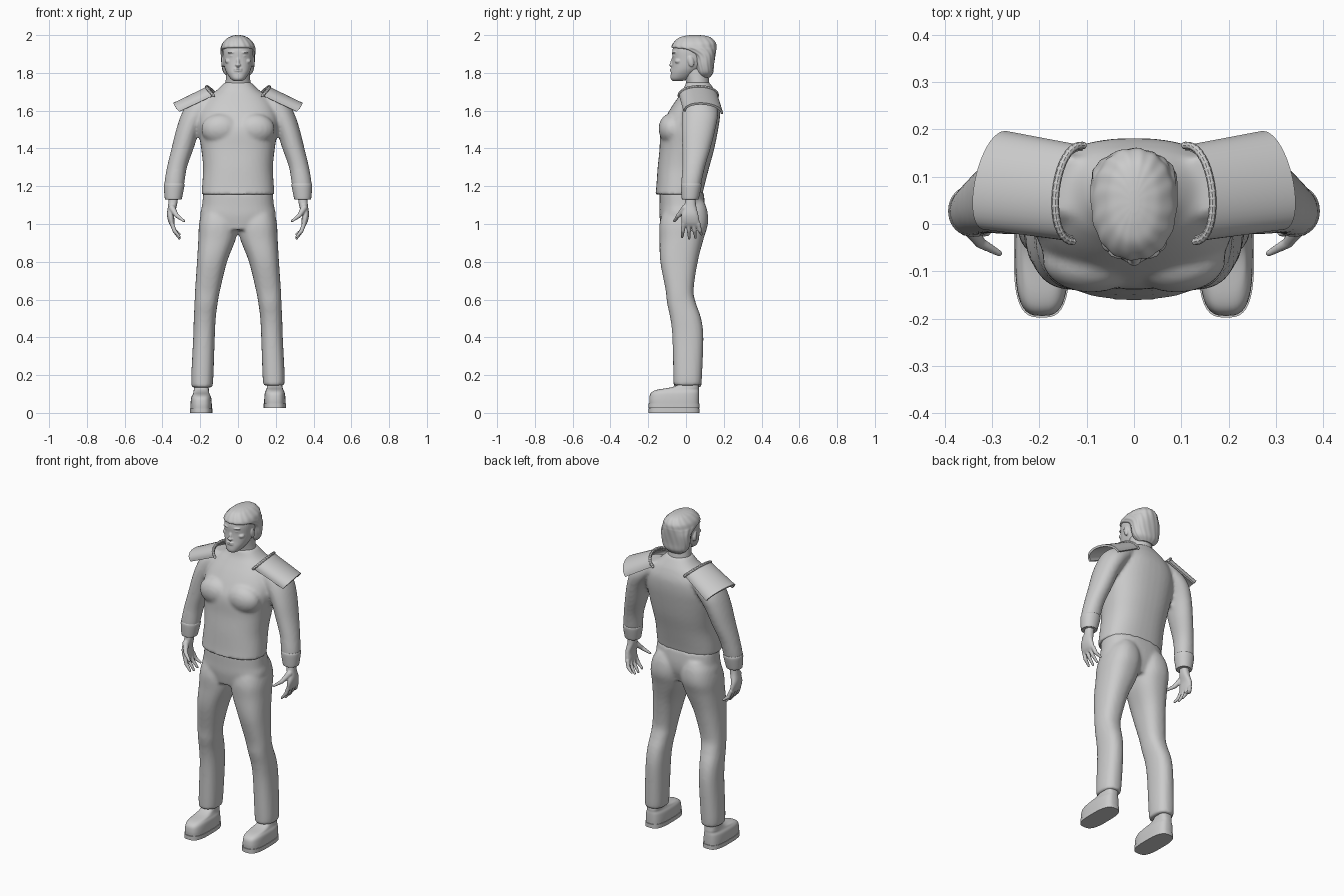
import bpy, bmesh, math
from mathutils import Matrix, Vector

cube = bpy.data.objects.get("Cube")
if cube:
    bpy.data.objects.remove(cube, do_unlink=True)

grey = bpy.data.materials.new("light_grey")
grey.use_nodes = True
tone = (0.6, 0.6, 0.6, 1)
grey.diffuse_color = tone
grey.node_tree.nodes["Principled BSDF"].inputs["Base Color"].default_value = tone


def catmull(a, b, c, d, t):
    return 0.5 * (2 * b + (c - a) * t + (2 * a - 5 * b + 4 * c - d) * t * t
                  + (3 * b - a - 3 * c + d) * t ** 3)


def loft(bm, rows, side=1, power=2.4, steps=5, count=40, ridge=0, lift=0):
    """Stack rounded sections; each row is z, x min, x max, y min, y max in hundredths."""
    fine = []
    last = len(rows) - 1
    for i in range(last):
        near = [rows[max(0, min(last, i + k))] for k in (-1, 0, 1, 2)]
        for s in range(steps):
            fine.append([catmull(*p, s / steps) for p in zip(*near)])
    fine.append(rows[-1])
    rings = []
    for z, x0, x1, y0, y1 in fine:
        ring = []
        for k in range(count):
            a = math.tau * k / count
            c, s = math.cos(a), math.sin(a)
            wave = 1 + ridge * math.sin(a * 16 + z * 0.5)
            x = (x0 + x1) / 2 + (x1 - x0) / 2 * wave * math.copysign(abs(c) ** (2 / power), c)
            y = (y0 + y1) / 2 + (y1 - y0) / 2 * wave * math.copysign(abs(s) ** (2 / power), s)
            ring.append(bm.verts.new((side * x / 100, y / 100, z / 100 + lift)))
        rings.append(ring)
    for low, high in zip(rings, rings[1:]):
        for k in range(count):
            n = (k + 1) % count
            bm.faces.new((low[k], low[n], high[n], high[k]))
    bm.faces.new(rings[0])
    bm.faces.new(rings[-1])


def blob(bm, place, size, tilt=0):
    matrix = (Matrix.Translation(place) @ Matrix.Rotation(tilt, 4, 'X')
              @ Matrix.Diagonal((*size, 1)))
    bmesh.ops.create_uvsphere(bm, u_segments=20, v_segments=12, radius=1, matrix=matrix)


def finish(name, bm, voxel=0, smooth=4):
    bmesh.ops.recalc_face_normals(bm, faces=bm.faces)
    mesh = bpy.data.meshes.new(name)
    bm.to_mesh(mesh)
    bm.free()
    obj = bpy.data.objects.new(name, mesh)
    bpy.context.collection.objects.link(obj)
    mesh.materials.append(grey)
    if voxel:
        remesh = obj.modifiers.new("blend", 'REMESH')
        remesh.mode = 'VOXEL'
        remesh.voxel_size = voxel
        remesh.use_smooth_shade = True
        relax = obj.modifiers.new("relax", 'SMOOTH')
        relax.iterations = smooth
    bpy.ops.object.select_all(action='DESELECT')
    obj.select_set(True)
    bpy.context.view_layer.objects.active = obj
    if voxel:
        bpy.ops.object.shade_smooth()
    else:
        bpy.ops.object.shade_smooth_by_angle(angle=math.radians(40))
    return obj


def tube(bm, points, radii, count=12):
    """Round tapered limb along a path, with ball joints."""
    for p, q, r, t in zip(points, points[1:], radii, radii[1:]):
        p, q = Vector(p), Vector(q)
        turn = (q - p).to_track_quat('Z', 'Y').to_matrix().to_4x4()
        bmesh.ops.create_cone(bm, cap_ends=True, segments=count, radius1=r, radius2=t,
                              depth=(q - p).length,
                              matrix=Matrix.Translation((p + q) / 2) @ turn)
    for p, r in zip(points, radii):
        blob(bm, p, (r, r, r))


# Shirt: torso, chest muscles and both sleeves blended together
bm = bmesh.new()
loft(bm, [(z, -w, w, f, b) for z, w, f, b in (
    (115.5, 19.2, -16.2, 8.7), (120, 19, -15.7, 9.7), (130, 18.5, -15, 12.3),
    (140, 19.5, -14, 15), (150, 21, -13.5, 17), (157, 21, -10.5, 18),
    (163, 19, -7, 18), (168, 15, -3.5, 16.5), (171, 11, -1.5, 15), (175, 7, 0, 12.5))])
for side in (1, -1):
    blob(bm, (side * 0.09, -0.075, 1.5), (0.105, 0.07, 0.085), 0.15)
    loft(bm, [(114, 30, 38.3, -2, 6.5), (121, 28.5, 39, -2.5, 8), (130, 27, 37.6, -2, 10),
              (140, 23.5, 35.2, -2, 13), (150, 20, 32.7, -2.2, 15.5), (158, 15, 30, -2, 17),
              (164, 9, 26.5, -1, 16), (169, 7, 19, 2, 14)], side, 2.1)
finish("shirt", bm, 0.01)

# Trousers: pelvis and legs blended together
bm = bmesh.new()
loft(bm, [(97, -15, 15, -13, 7), (104, -19.8, 19.8, -14, 9.5),
          (110, -19, 19, -14, 10), (117, -18.4, 18.4, -14, 9.3)])
for side in (1, -1):
    loft(bm, [(13.5 + (side > 0), 13.5, 24.5, -6.5, 8), (20, 13, 24.7, -6.7, 8.5),
              (40, 12.3, 23.7, -7.2, 9.2), (50, 11.8, 23.4, -8.3, 8), (58, 10.8, 23, -10, 5.3),
              (65, 9.5, 22.7, -10.8, 4), (80, 5.8, 21.7, -13.6, 6.2),
              (92, 1.2, 21, -14, 9.3), (100, 0, 20.6, -14, 11.6),
              (107, 0.5, 19, -12, 11.3), (112, 3, 16, -9, 9.5)], side)
finish("trousers", bm, 0.01)

# Neck
bm = bmesh.new()
loft(bm, [(170, -7.3, 7.3, 0, 13), (175, -6.6, 6.6, 0, 12.3), (182, -6, 6, -2, 11.5)], power=2)
finish("neck", bm)

# Head with facial features
bm = bmesh.new()
loft(bm, [(z, -w, w, f, b) for z, w, f, b in (
    (175.7, 2.2, -7, -2), (177, 4, -8.1, 2), (180, 6, -8, 6), (183, 7.2, -7.5, 9),
    (187, 7.8, -7.2, 11), (192, 8, -7.2, 12), (196, 7, -5.5, 11), (199, 3, -1, 8))], power=2.2)
blob(bm, (0, -0.072, 1.857), (0.009, 0.011, 0.028), -0.25)
blob(bm, (0, -0.078, 1.842), (0.015, 0.011, 0.008))
for height in (1.82, 1.811):
    blob(bm, (0, -0.076, height), (0.022, 0.009, 0.005))
for side in (1, -1):
    blob(bm, (side * 0.031, -0.06, 1.908), (0.025, 0.014, 0.006))
    blob(bm, (side * 0.03, -0.057, 1.89), (0.014, 0.012, 0.007))
    blob(bm, (side * 0.05, -0.04, 1.862), (0.02, 0.02, 0.014))
    blob(bm, (side * 0.08, 0.026, 1.86), (0.009, 0.016, 0.03), 0.2)
finish("head", bm, 0.004, 2)

# Combed hair, with a fringe in front and a longer nape
bm = bmesh.new()
loft(bm, [(z, -w, w, f, b) for z, w, f, b in (
    (177.5, 4.5, 7.5, 12.5), (180, 7.5, 5.5, 14.3), (184, 8.7, 4.5, 14.8),
    (189, 9, 3, 15.5), (192, 9.1, -3, 15.9), (193.5, 9, -7.4, 16),
    (196, 8, -6.6, 15.7), (198.5, 5.5, -4, 13.5), (199.6, 3, -0.5, 10.5),
    (200, 1, 2.5, 7))], power=2.2, count=128, ridge=0.012)
finish("hair", bm)

for side, word in ((1, "left"), (-1, "right")):
    # Cuff
    bm = bmesh.new()
    loft(bm, [(113, 30, 38.4, -2, 6.4), (114, 29.6, 38.8, -2.3, 6.9),
              (120, 28.4, 39.3, -2.7, 8.2), (121.5, 28.6, 39, -2.4, 8)], side, 2.1)
    finish(word + "_cuff", bm)

    # Hand with spread fingers
    bm = bmesh.new()
    loft(bm, [(116, 31.5, 36.5, 0, 5), (110, 32.3, 37, -0.8, 5.3), (105, 33.7, 37.6, -2.3, 6.5),
              (101, 33.6, 36.8, -2.5, 7.2), (98.5, 33.6, 35.4, -2, 7.2)], side)
    for i, (tip_y, tip_z) in enumerate(((-0.02, 0.932), (0.017, 0.923),
                                        (0.051, 0.927), (0.082, 0.945))):
        root_y = -0.013 + 0.026 * i
        tube(bm, [(side * 0.349, root_y, 1), (side * 0.337, (root_y + tip_y) / 2, 0.965),
                  (side * 0.31, tip_y, tip_z)], (0.012, 0.011, 0.007))
    tube(bm, [(side * 0.35, -0.005, 1.085), (side * 0.325, -0.04, 1.045),
              (side * 0.285, -0.062, 1.015)], (0.018, 0.012, 0.007))
    finish(word + "_hand", bm, 0.004, 3)

    # Shoe and its flat sole
    lift = 0.025 * (side > 0)
    bm = bmesh.new()
    loft(bm, [(2, 13.9, 25.1, -19.3, 6.8), (5, 13.9, 25.1, -19.4, 6.9), (8, 14.2, 24.8, -18.6, 6.9),
              (9.7, 14.9, 24, -15.5, 6.8), (11, 15.3, 23.6, -8, 6.8),
              (13, 15.5, 23.3, -3.5, 6.6), (16, 15.7, 23, -2.5, 6.5)], side, 3, lift=lift)
    finish(word + "_shoe", bm)
    bm = bmesh.new()
    loft(bm, [(0, 13.6, 25.4, -19.8, 7.2), (2.4, 13.6, 25.4, -19.8, 7.2)],
         side, 3, steps=1, lift=lift)
    finish(word + "_sole", bm)

    # Arched shoulder plate
    def arch(front, top, back, steps=20):
        front, top, back = map(Vector, (front, top, back))
        mid = (front + back) / 2
        for k in range(steps + 1):
            a = math.pi * k / steps
            p = mid + (front - mid) * math.cos(a) + (top - mid) * math.sin(a) ** 0.9
            yield Vector((side * p.x, p.y, p.z))

    inner = list(arch((0.13, -0.037, 1.68), (0.165, 0.07, 1.727), (0.108, 0.166, 1.678)))
    outer = list(arch((0.312, -0.012, 1.595), (0.337, 0.09, 1.642), (0.272, 0.197, 1.583)))
    bm = bmesh.new()
    ends = [(bm.verts.new(p), bm.verts.new(q)) for p, q in zip(inner, outer)]
    for (a, b), (c, d) in zip(ends, ends[1:]):
        bm.faces.new((a, b, d, c))
    bmesh.ops.recalc_face_normals(bm, faces=bm.faces)
    bmesh.ops.solidify(bm, geom=bm.faces[:], thickness=0.012)
    finish(word + "_shoulder_plate", bm)

    # Raised bead on the plate's neck edge
    bm = bmesh.new()
    tube(bm, inner, [0.008] * len(inner), 8)
    finish(word + "_plate_rim", bm)
